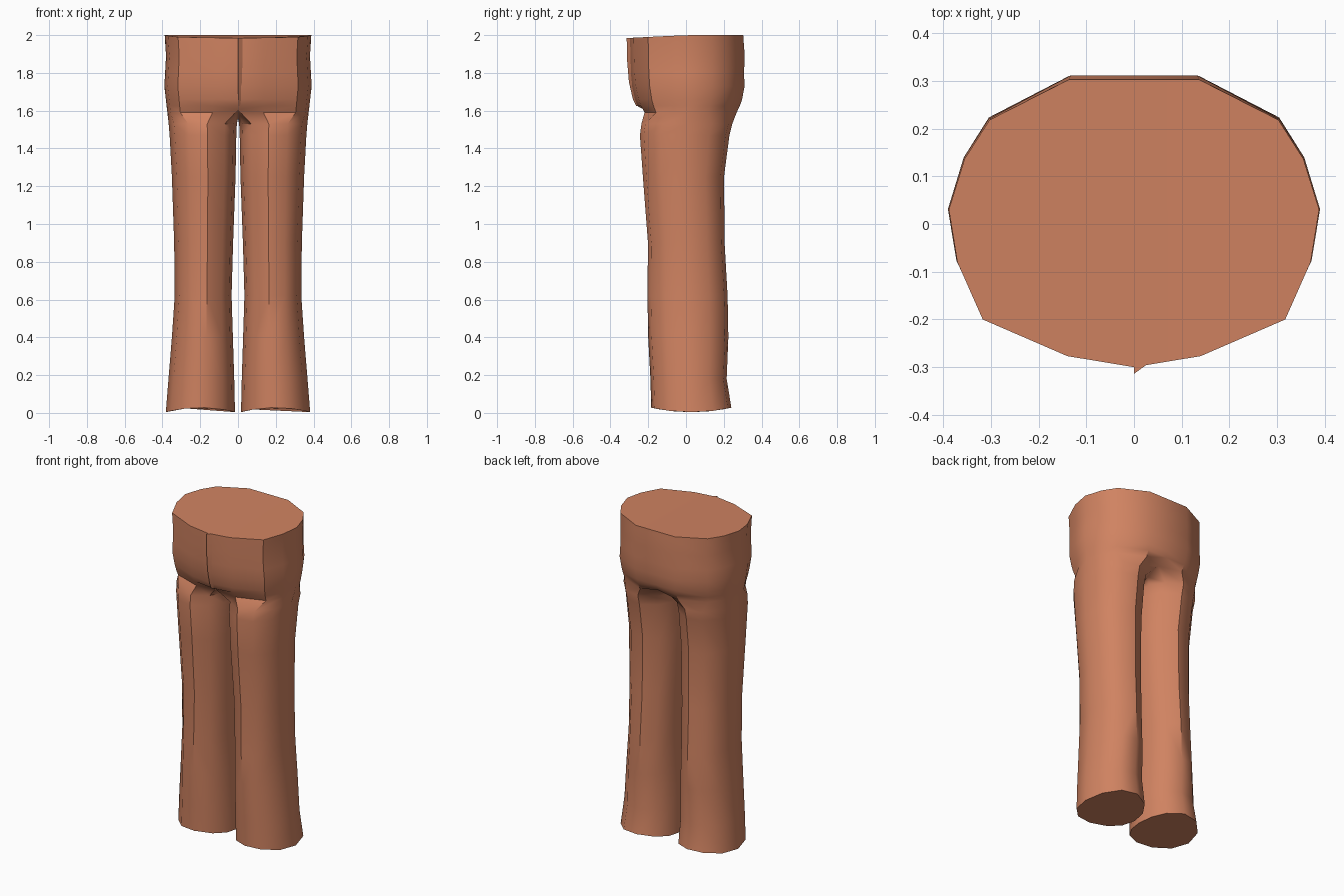
import bpy, bmesh, math

if "Cube" in bpy.data.objects:
    bpy.data.objects.remove(bpy.data.objects["Cube"])

cloth = bpy.data.materials.new("terracotta cloth")
cloth.diffuse_color = (0.63, 0.226, 0.12, 1)
cloth.use_nodes = True
cloth.node_tree.nodes["Principled BSDF"].inputs["Base Color"].default_value = cloth.diffuse_color

# Half outline of the waist, from front centre round the side to back centre
WAIST = [(0, -1), (.36, -.923), (.817, -.667), (.954, -.267), (1, .1),
         (.915, .45), (.78, .72), (.35, 1), (0, 1)]

# Hips: height, half width, front depth, back depth
HIPS = [(2.0, .388, .300, .303), (1.98, .387, .300, .304), (1.89, .381, .298, .311),
        (1.80, .386, .295, .307), (1.73, .390, .288, .310), (1.66, .382, .272, .297),
        (1.625, .378, .258, .285)]

# Legs: height, inner x, outer x, front y, back y
LEGS = [(1.53, .006, .367, -.238, .247), (1.47, .009, .362, -.246, .232),
        (1.25, .013, .350, -.230, .203), (0.90, .026, .338, -.203, .206),
        (0.62, .034, .335, -.206, .222), (0.40, .027, .350, -.202, .226),
        (0.18, .020, .368, -.190, .217), (0.0, .016, .382, -.186, .242)]

INNER = 3          # points along the inside of the leg


def hip_ring(z, w, f, b):
    ring = []
    for x, y in WAIST:
        drop = .015 * max(0, -y) if z > 1.97 else 0     # waist dips at the front
        ring.append((x * w, y * (f if y < 0 else b), z - drop))
    return ring


def leg_ring(z, x0, x1, y0, y1):
    angles = [-130 + 32.5 * i for i in range(9)]
    angles += [130 + 100 / (INNER + 1) * k for k in range(1, INNER + 1)]
    cx, rx, cy, ry = (x0 + x1) / 2, (x1 - x0) / 2, (y0 + y1) / 2, (y1 - y0) / 2
    ring = []
    for a in map(math.radians, angles):
        lift = .004 + .024 * math.sin(a) ** 2 if z == 0 else 0   # hem arches front and back
        ring.append((cx + rx * math.cos(a), cy + ry * math.sin(a), z + lift))
    return ring


def finish(obj):
    obj.data.materials.append(cloth)
    bpy.ops.object.select_all(action='DESELECT')
    obj.select_set(True)
    bpy.context.view_layer.objects.active = obj
    bpy.ops.object.shade_smooth_by_angle(angle=math.radians(40))


def new_object(name, bm):
    mesh = bpy.data.meshes.new(name)
    bm.to_mesh(mesh)
    bm.free()
    obj = bpy.data.objects.new(name, mesh)
    bpy.context.collection.objects.link(obj)
    return obj


# Trousers: one half lofted from waist to hem, then mirrored
bm = bmesh.new()
hips = [[bm.verts.new(p) for p in hip_ring(*h)] for h in HIPS]
crotch_pts = hip_ring(1.59, .374, .238, .268)
crotch_pts[0] = (0, -.222, 1.605)
crotch_pts[8] = (0, .215, 1.60)
crotch_pts += [(0, .12, 1.57), (0, 0, 1.56), (0, -.12, 1.565)]
crotch = [bm.verts.new(p) for p in crotch_pts]
legs = [[bm.verts.new(p) for p in leg_ring(*l)] for l in LEGS]

upper = hips + [crotch]
for top, low in zip(upper, upper[1:]):
    for i in range(8):
        bm.faces.new((low[i], low[i + 1], top[i + 1], top[i]))
lower = [crotch] + legs
for top, low in zip(lower, lower[1:]):
    n = len(low)
    for i in range(n):
        j = (i + 1) % n
        bm.faces.new((low[i], low[j], top[j], top[i]))
bm.faces.new(hips[0])                  # closed waist
bm.faces.new(legs[-1][::-1])           # closed hem
trousers = new_object("trousers", bm)
mirror = trousers.modifiers.new("other half", 'MIRROR')
mirror.use_axis[0] = True
mirror.merge_threshold = .0005
finish(trousers)

# Fly: thin folded strip down the front centre
bm = bmesh.new()
rows = []
for z, y in [(1.985, -.314), (1.87, -.312), (1.75, -.302), (1.66, -.281), (1.625, -.264)]:
    rows.append([bm.verts.new(p) for p in
                 ((0, y, z), (.025, y + .018, z), (0, y + .03, z))])
for top, low in zip(rows, rows[1:]):
    for i in range(3):
        j = (i + 1) % 3
        bm.faces.new((low[i], low[j], top[j], top[i]))
bm.faces.new(rows[0])
bm.faces.new(rows[-1][::-1])
finish(new_object("fly_strip", bm))
